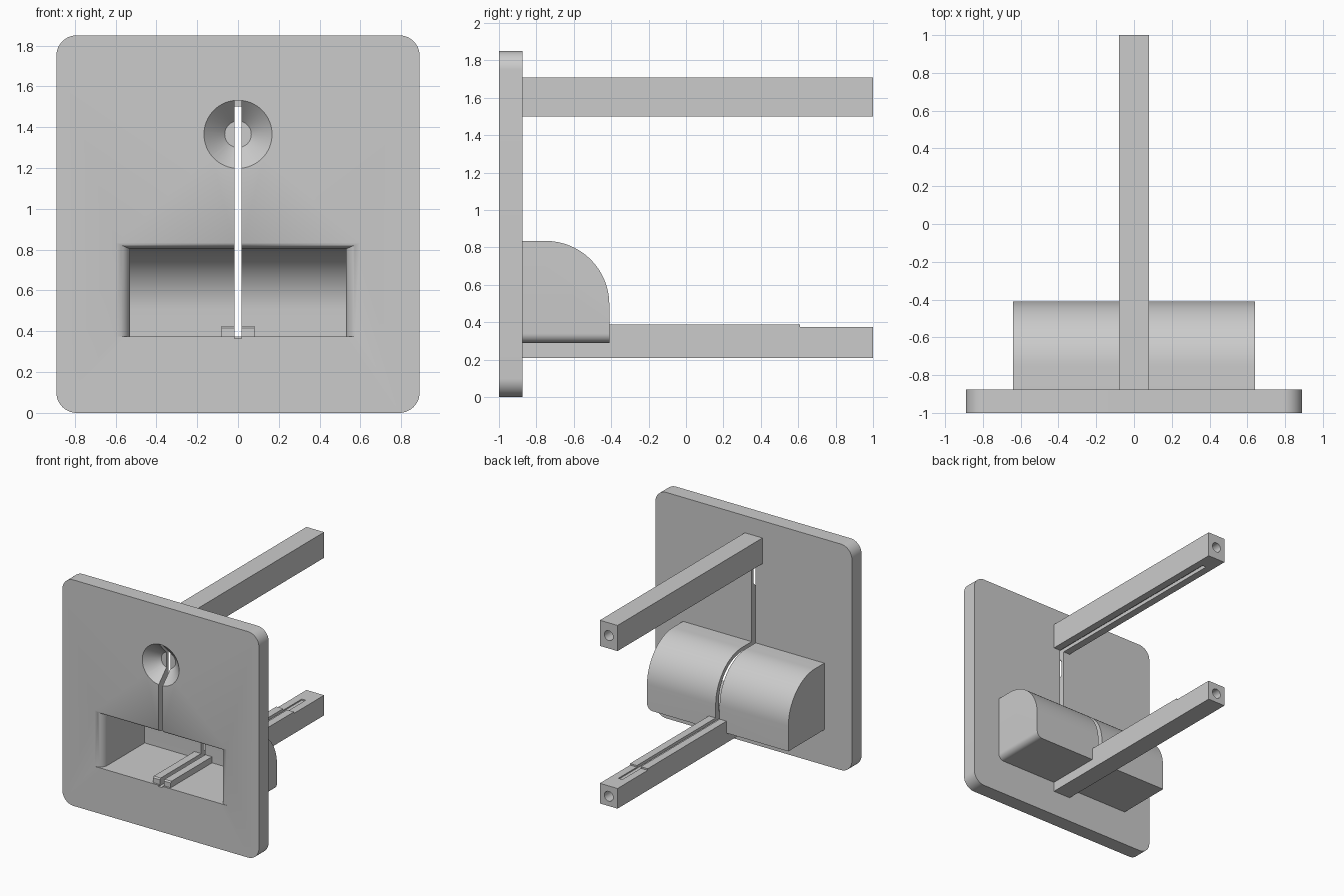
import bpy, bmesh, math
from math import sin, cos, pi, sqrt

cube = bpy.data.objects.get("Cube")
if cube:
    bpy.data.objects.remove(cube, do_unlink=True)

GREY = (0.6, 0.6, 0.6, 1)
grey = bpy.data.materials.new("plain grey")
grey.use_nodes = True
grey.diffuse_color = GREY
grey.node_tree.nodes["Principled BSDF"].inputs["Base Color"].default_value = GREY


def loft(name, rings):
    """Closed solid through matching rings of points."""
    bm = bmesh.new()
    loops = [[bm.verts.new(p) for p in ring] for ring in rings]
    n = len(loops[0])
    for a, b in zip(loops, loops[1:]):
        for i in range(n):
            bm.faces.new((a[i], a[(i + 1) % n], b[(i + 1) % n], b[i]))
    bm.faces.new(loops[0])
    bm.faces.new(loops[-1])
    bmesh.ops.recalc_face_normals(bm, faces=bm.faces)
    mesh = bpy.data.meshes.new(name)
    bm.to_mesh(mesh)
    bm.free()
    obj = bpy.data.objects.new(name, mesh)
    bpy.context.collection.objects.link(obj)
    mesh.materials.append(grey)
    return obj


def side_prism(name, half_width, profile):
    return loft(name, [[(x, y, z) for y, z in profile] for x in (-half_width, half_width)])


def box(name, half_width, y0, y1, z0, z1):
    return side_prism(name, half_width, [(y0, z0), (y1, z0), (y1, z1), (y0, z1)])


def round_cutter(name, z, stations, segments=64):
    """Turned solid along y from (y, radius) stations."""
    angles = [2 * pi * i / segments for i in range(segments)]
    return loft(name, [[(r * cos(a), y, z + r * sin(a)) for a in angles] for y, r in stations])


def quarter(cy, cz, ry, rz, steps=24):
    """Arc from straight up to straight back."""
    return [(cy + ry * sin(t), cz + rz * cos(t))
            for t in (pi / 2 * i / steps for i in range(steps + 1))]


def activate(obj):
    bpy.ops.object.select_all(action='DESELECT')
    obj.select_set(True)
    bpy.context.view_layer.objects.active = obj


def cut(obj, *cutters):
    activate(obj)
    for cutter in cutters:
        mod = obj.modifiers.new("cut", 'BOOLEAN')
        mod.operation = 'DIFFERENCE'
        mod.solver = 'EXACT'
        mod.object = cutter
        bpy.ops.object.modifier_apply(modifier=mod.name)


# Front plate with rounded corners
W, H, R, BACK = 0.89, 1.85, 0.1, -0.875
outline = []
for cx, cz, start in ((W - R, H - R, 0), (R - W, H - R, 1), (R - W, R, 2), (W - R, R, 3)):
    for i in range(13):
        a = pi / 2 * (start + i / 12)
        outline.append((cx + R * cos(a), cz + R * sin(a)))
plate = loft("front_plate", [[(x, y, z) for x, z in outline] for y in (-1, BACK)])

# Curved housing behind the recess, one lower end edge rounded
housing = side_prism("recess_housing", 0.64,
                     [(BACK, 0.29), (BACK, 0.835)] + quarter(-0.75, 0.495, 0.34, 0.34)
                     + [(-0.41, 0.29)])
bm = bmesh.new()
bm.from_mesh(housing.data)
bm.edges.ensure_lookup_table()
end_edge = [e for e in bm.edges if all(v.co.x > 0.6 and v.co.z < 0.3 for v in e.verts)]
bmesh.ops.bevel(bm, geom=end_edge, offset=0.05, segments=8, profile=0.5, affect='EDGES')
bm.to_mesh(housing.data)
bm.free()

# Bars reaching backward; the lower one carries a raised guide
upper_bar = box("upper_bar", 0.08, BACK, 1, 1.5, 1.71)
lower_bar = side_prism("lower_bar", 0.08, [
    (BACK, 0.21), (1, 0.21), (1, 0.375), (0.61, 0.375), (0.61, 0.388), (-0.43, 0.388),
    (-0.43, 0.425), (-0.975, 0.425), (-0.985, 0.415), (-0.985, 0.35), (BACK, 0.35)])

# Recess cavity and its flared, rounded mouth
FLOOR = 0.375
cavity = side_prism("cavity_cutter", 0.53,
                    [(-1.1, FLOOR), (-1.1, 0.805)] + quarter(-0.75, 0.505, 0.3, 0.3)
                    + [(-0.45, FLOOR)])
rings = []
for i in range(13):
    depth = i / 12
    flare = 1 - sqrt(1 - (1 - depth) ** 2)
    hw, top, y = 0.53 + 0.07 * flare, 0.804 + 0.03 * flare, -1.0005 + 0.07 * depth
    rings.append([(-hw, y, FLOOR), (hw, y, FLOOR), (hw, y, top), (-hw, y, top)])
mouth = loft("mouth_cutter", rings)

# Countersink, long slot and end holes
sink = round_cutter("countersink_cutter", 1.365, [(-1.01, 0.177), (-0.9, 0.065)])
slot = box("slot_cutter", 0.018, -1.1, 0.85, 0.365, 1.53)
upper_hole = round_cutter("upper_hole_cutter", 1.605, [(0.8, 0.04), (1.1, 0.04)], 32)
lower_hole = round_cutter("lower_hole_cutter", 0.29, [(0.88, 0.04), (1.1, 0.04)], 32)

cut(plate, cavity, mouth, sink, slot)
cut(housing, cavity, slot)
cut(upper_bar, slot, upper_hole)
cut(lower_bar, slot, lower_hole)

for cutter in (cavity, mouth, sink, slot, upper_hole, lower_hole):
    bpy.data.objects.remove(cutter, do_unlink=True)

for part in (plate, housing, upper_bar, lower_bar):
    activate(part)
    bpy.ops.object.shade_smooth_by_angle(angle=math.radians(30))
